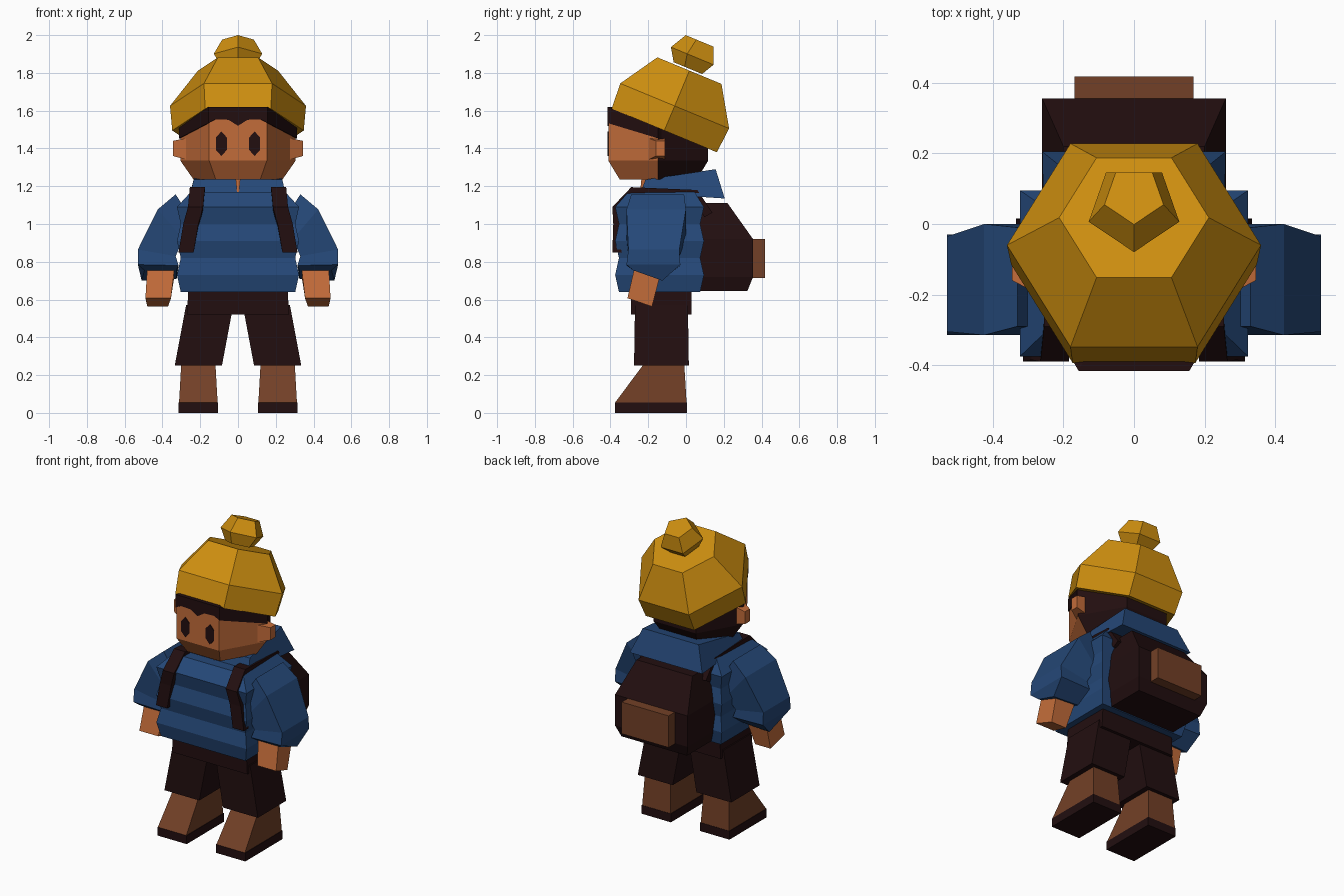
import bpy, bmesh
from math import sin, cos, pi, radians

if "Cube" in bpy.data.objects:
    bpy.data.objects.remove(bpy.data.objects["Cube"], do_unlink=True)


def material(name, rgb):
    m = bpy.data.materials.new(name)
    m.use_nodes = True
    m.diffuse_color = (*rgb, 1)
    m.node_tree.nodes["Principled BSDF"].inputs["Base Color"].default_value = (*rgb, 1)
    return m


MUSTARD = material("mustard_wool", (0.61, 0.27, 0.005))
SKIN = material("skin", (0.545, 0.15, 0.042))
BLUE = material("blue_knit", (0.0185, 0.065, 0.188))
BROWN = material("brown_leather", (0.17, 0.051, 0.02))
DARK = material("dark_brown", (0.016, 0.0045, 0.005))


def loft(name, rings, mats, mirror=False, rule=None):
    """Skin a list of equal-length rings, cap both ends."""
    bm = bmesh.new()
    loops = [[bm.verts.new(p) for p in ring] for ring in rings]
    n = len(loops[0])
    for a, b in zip(loops, loops[1:]):
        for i in range(n):
            j = (i + 1) % n
            bm.faces.new((a[i], a[j], b[j], b[i]))
    bm.faces.new(loops[0])
    bm.faces.new(loops[-1])
    bmesh.ops.recalc_face_normals(bm, faces=bm.faces)
    if rule:
        for f in bm.faces:
            f.material_index = rule(f.calc_center_median())
    me = bpy.data.meshes.new(name)
    bm.to_mesh(me)
    bm.free()
    for m in mats:
        me.materials.append(m)
    ob = bpy.data.objects.new(name, me)
    bpy.context.collection.objects.link(ob)
    if mirror:
        ob.modifiers.new("Mirror", "MIRROR")
    return ob


def rect(x0, x1, y0, y1, z):
    return [(x0, y0, z), (x1, y0, z), (x1, y1, z), (x0, y1, z)]


def slab(half_x, y0, y1, z):
    return rect(-half_x, half_x, y0, y1, z)


def tilted_ngon(n, r, cy, cz, tilt=0.0, phase=0.0):
    """Regular polygon around an axis leaning back by tilt."""
    pts = []
    for i in range(n):
        a = phase + 2 * pi * i / n
        v = r * sin(a)
        pts.append((r * cos(a), cy + v * cos(tilt), cz - v * sin(tilt)))
    return pts


def brim(y):
    """Height of the hat's lower edge."""
    return 1.495 - 0.414 * (y + 0.115)


# Boots with soles
loft("boot_soles", [rect(0.105, 0.315, -0.375, 0.005, z) for z in (0, 0.055)], [DARK], True)
loft("boots", [rect(0.108, 0.312, -0.375, 0.003, 0.055),
               rect(0.12, 0.3, -0.215, -0.01, 0.27)], [BROWN], True)

# Trousers
loft("trouser_legs", [rect(0.085, 0.335, -0.275, 0.015, 0.25),
                      rect(0.025, 0.275, -0.27, 0.01, 0.57)], [DARK], True)
loft("trouser_hips", [slab(0.27, -0.29, 0.03, 0.52), slab(0.262, -0.29, 0.03, 0.67)], [DARK])

# Ribbed sweater body
rings = []
for i in range(6):
    bulge = 0.02 * (i % 2)
    rings.append(slab(0.303 + bulge, -0.355 - bulge, 0.075 + bulge, 0.64 + 0.09 * i))
rings.append(slab(0.25, -0.305, 0.045, 1.17))
loft("sweater_body", rings, [BLUE])

# Sleeves: each section gives inner x, z, outer x, z and depth range
sections = [(0.23, 1.0, 0.33, 1.157, -0.29, -0.01),
            (0.29, 0.92, 0.425, 1.077, -0.315, 0.0),
            (0.33, 0.83, 0.53, 0.865, -0.305, -0.035),
            (0.315, 0.78, 0.53, 0.785, -0.315, -0.03)]
rings = [[(xi, y0, zi), (xo, y0, zo), (xo, y1, zo), (xi, y1, zi)]
         for xi, zi, xo, zo, y0, y1 in sections]
rings.append([(0.325, -0.28, 0.755), (0.495, -0.28, 0.755),
              (0.51, -0.125, 0.7), (0.325, -0.125, 0.71)])
loft("sleeves", rings, [BLUE], True)

# Hands
loft("hands", [[(0.335, -0.27, 0.78), (0.48, -0.27, 0.78), (0.48, -0.135, 0.735), (0.335, -0.135, 0.735)],
               [(0.355, -0.31, 0.607), (0.49, -0.31, 0.607), (0.48, -0.18, 0.563), (0.37, -0.18, 0.563)]],
     [SKIN], True)

# Lowered hood and neck
loft("hood", [[(-0.25, -0.24, 1.165), (0.25, -0.24, 1.165), (0.26, 0.205, 1.135), (-0.26, 0.205, 1.135)],
              [(-0.235, -0.215, 1.235), (0.235, -0.215, 1.235), (0.2, 0.157, 1.29), (-0.2, 0.157, 1.29)]],
     [BLUE])
loft("neck", [slab(0.006, -0.243, -0.19, 1.17), slab(0.014, -0.235, -0.19, 1.25)], [SKIN])

# Backpack, pocket and straps
loft("backpack", [slab(0.235, 0.07, 0.325, 0.645), slab(0.26, 0.07, 0.355, 0.72),
                  slab(0.26, 0.07, 0.355, 0.92), slab(0.2, 0.07, 0.22, 1.11)], [DARK])
loft("backpack_pocket", [slab(0.168, 0.34, 0.418, z) for z in (0.715, 0.92)], [BROWN])
path = [(0.2, 0.14, 1.06), (0.21, 0.06, 1.18), (0.215, -0.29, 1.195),
        (0.225, -0.39, 1.09), (0.25, -0.385, 1.0), (0.275, -0.39, 0.85)]
rings = []
for x, y, z in path:
    yi, zi = y + (-0.14 - y) * 0.15, z + (0.9 - z) * 0.15
    rings.append([(x - 0.04, y, z), (x + 0.04, y, z), (x + 0.04, yi, zi), (x - 0.04, yi, zi)])
rings[-1] = rect(0.235, 0.315, -0.39, -0.34, 0.85)
loft("backpack_straps", rings, [DARK], True)

# Head: face in front, hair behind
MID = -0.147
crown = [(x, y, brim(y)) for x, y, z in tilted_ngon(6, 0.305, MID, 0)]
loft("head", [tilted_ngon(6, 0.235, MID, 1.235), tilted_ngon(6, 0.305, MID, 1.335), crown],
     [SKIN, DARK], rule=lambda c: int(c.y > MID + 0.01))
loft("ears", [[(0.27, -0.2, 1.34), (0.27, -0.11, 1.34), (0.27, -0.11, 1.455), (0.27, -0.2, 1.455)],
              [(0.345, -0.16, 1.36), (0.345, -0.11, 1.36), (0.345, -0.11, 1.44), (0.345, -0.16, 1.44)]],
     [SKIN], True)

# Hair fringe under the hat: x, y and hanging depth
half = [(0.313, -0.147, 0.055), (0.157, -0.416, 0.085), (0.12, -0.416, 0.065), (0.05, -0.416, 0.068)]
rings = []
for x, y, d in half + [(0, -0.416, 0.1)] + [(-x, y, d) for x, y, d in reversed(half)]:
    top = brim(y)
    rings.append([(x, y, top), (x, y, top - d),
                  (x * 0.9, y + 0.03, top - d), (x * 0.9, y + 0.03, top)])
loft("hair_fringe", rings, [DARK])

# Eyes
rings = []
for y in (-0.415, -0.409):
    rings.append([(0.088 + 0.034 * cos(pi / 6 + k * pi / 3), y, 1.425 + 0.065 * sin(pi / 6 + k * pi / 3))
                  for k in range(6)])
loft("eyes", rings, [DARK], True)

# Knitted hat with bobble, leaning back
LEAN = radians(22.5)
loft("hat", [tilted_ngon(6, 0.348, -0.115, 1.495, LEAN),
             tilted_ngon(6, 0.36, -0.06, 1.625, LEAN),
             tilted_ngon(6, 0.212, 0.018, 1.812, LEAN)], [MUSTARD])
loft("hat_bobble", [tilted_ngon(5, 0.09, 0.018, 1.822, LEAN, -pi / 2),
                    tilted_ngon(5, 0.135, 0.045, 1.885, LEAN, -pi / 2),
                    tilted_ngon(5, 0.088, 0.08, 1.966, LEAN, -pi / 2)], [MUSTARD])
